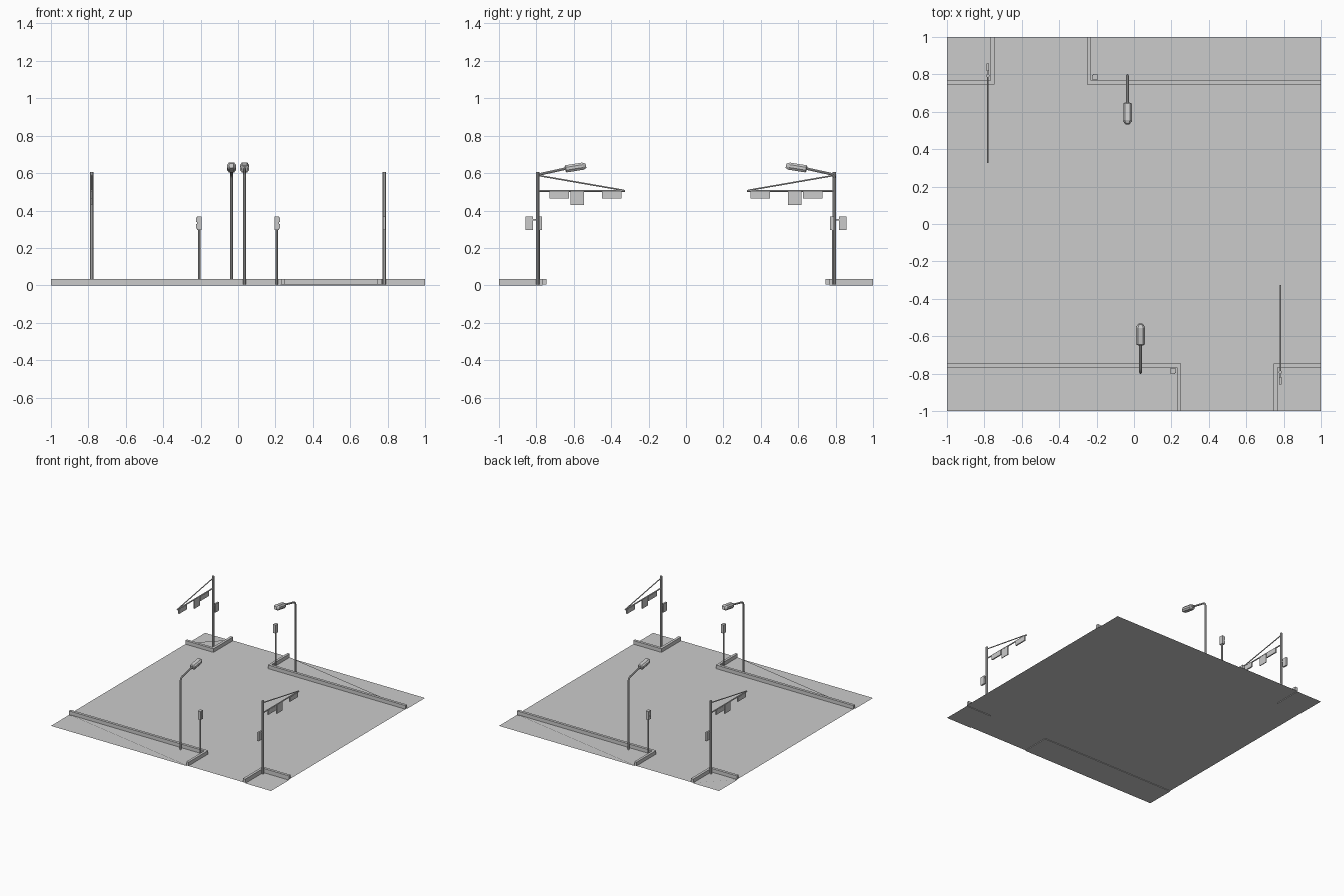
import bpy, bmesh, math
from mathutils import Vector, Matrix

if "Cube" in bpy.data.objects:
    bpy.data.objects.remove(bpy.data.objects["Cube"])

ROAD_Z, CURB_Z = 0.005, 0.035
IN, OUT = 0.767, 0.745          # curb inner / outer lines


def finish(name, bm, s, smooth=False):
    """Make the object; s = -1 turns it half round the tile centre."""
    if s < 0:
        bm.transform(Matrix.Rotation(math.pi, 4, 'Z'))
    bm.normal_update()
    me = bpy.data.meshes.new(name)
    bm.to_mesh(me)
    bm.free()
    ob = bpy.data.objects.new(name, me)
    bpy.context.collection.objects.link(ob)
    if smooth:
        bpy.context.view_layer.objects.active = ob
        ob.select_set(True)
        bpy.ops.object.shade_smooth_by_angle()
        ob.select_set(False)
    return ob


def add_box(bm, x0, x1, y0, y1, z0, z1):
    m = Matrix.Translation(((x0 + x1) / 2, (y0 + y1) / 2, (z0 + z1) / 2)) \
        @ Matrix.Diagonal((x1 - x0, y1 - y0, z1 - z0, 1))
    return bmesh.ops.create_cube(bm, size=1, matrix=m)['verts']


def add_sweep(bm, path, r, sides=10):
    """Round tube along a path that lies in a plane x = constant."""
    pts = [Vector(p) for p in path]
    rings = []
    for i, p in enumerate(pts):
        t = (pts[min(i + 1, len(pts) - 1)] - pts[max(i - 1, 0)]).normalized()
        u = Vector((1, 0, 0))
        v = t.cross(u)
        rings.append([bm.verts.new(p + r * (math.cos(a) * u + math.sin(a) * v))
                      for a in (2 * math.pi * k / sides for k in range(sides))])
    for a, b in zip(rings, rings[1:]):
        for k in range(sides):
            j = (k + 1) % sides
            bm.faces.new((a[k], a[j], b[j], b[k]))
    bm.faces.new(rings[0][::-1])
    bm.faces.new(rings[-1])
    bmesh.ops.recalc_face_normals(bm, faces=bm.faces)


# road surface with notches for the four corner pads
half = [(-1, -IN), (0.23, -IN), (0.23, -1), (0.767, -1), (0.767, -IN), (1, -IN)]
outline = half + [(-x, -y) for x, y in half]
bm = bmesh.new()
bm.faces.new([bm.verts.new((x, y, ROAD_Z)) for x, y in outline])
bmesh.ops.triangulate(bm, faces=bm.faces)
finish("road", bm, 1)


def sidewalk(name, x_edge, x_in, x_out, s):
    # pad, slightly lower than the road
    bm = bmesh.new()
    q = [bm.verts.new(p) for p in
         ((x_edge, -1, 0), (x_in, -1, 0), (x_in, -IN, 0), (x_edge, -IN, 0))]
    top = [bm.verts.new((v.co.x, v.co.y, ROAD_Z)) for v in q]
    f = bm.faces.new(q)
    f.normal_update()
    if f.normal.z < 0:
        f.normal_flip()
    for i, j in ((1, 2), (2, 3)):
        bm.faces.new((q[i], q[j], top[j], top[i]))
    finish(name + "_pad", bm, s)
    # raised L-shaped curb
    bm = bmesh.new()
    pts = [(x_edge, -IN), (x_in, -IN), (x_in, -1),
           (x_out, -1), (x_out, -OUT), (x_edge, -OUT)]
    f = bm.faces.new([bm.verts.new((x, y, ROAD_Z)) for x, y in pts])
    ext = bmesh.ops.extrude_face_region(bm, geom=[f], use_keep_orig=True)['geom']
    bmesh.ops.translate(bm, vec=(0, 0, CURB_Z - ROAD_Z),
                        verts=[g for g in ext if isinstance(g, bmesh.types.BMVert)])
    bmesh.ops.recalc_face_normals(bm, faces=bm.faces)
    finish(name + "_curb", bm, s)


def street_lamp(s):
    x, y = 0.035, -0.795
    bm = bmesh.new()
    add_sweep(bm, [(x, y, 0.005), (x, y, 0.57), (x, y + 0.003, 0.582),
                   (x, y + 0.011, 0.591), (x, y + 0.023, 0.596),
                   (x, -0.64, 0.625)], 0.007)
    finish("lamp_pole", bm, s, True)
    # lamp head: octagonal sections lofted along the tilted arm
    bm = bmesh.new()
    rings = []
    for t, w, lo, hi in ((0, 0.016, -0.012, 0.012), (0.006, 0.024, -0.02, 0.018),
                         (0.095, 0.024, -0.02, 0.018), (0.112, 0.012, -0.013, 0.01)):
        sec = [(-w, lo * .4), (-w * .6, lo), (w * .6, lo), (w, lo * .4),
               (w, hi * .4), (w * .6, hi), (-w * .6, hi), (-w, hi * .4)]
        rings.append([bm.verts.new((x + a, -0.647 + t - 0.2 * b, 0.623 + 0.16 * t + b))
                      for a, b in sec])
    for a, b in zip(rings, rings[1:]):
        for k in range(8):
            bm.faces.new((a[k], a[k - 1], b[k - 1], b[k]))
    bm.faces.new(rings[0])
    bm.faces.new(rings[-1])
    bmesh.ops.recalc_face_normals(bm, faces=bm.faces)
    finish("lamp_head", bm, s)


def pedestrian_signal(s):
    x, y = 0.207, -0.785
    bm = bmesh.new()
    add_sweep(bm, [(x, y, 0.005), (x, y, 0.3)], 0.006)
    finish("pedestrian_signal_post", bm, s, True)
    bm = bmesh.new()
    add_box(bm, x - 0.011, x + 0.013, y - 0.016, y + 0.016, 0.297, 0.367)
    for z in (0.303, 0.338):                       # lens hoods
        add_box(bm, x + 0.013, x + 0.017, y - 0.012, y + 0.012, z, z + 0.024)
    finish("pedestrian_signal_box", bm, s)


def mast_signal(s):
    x, y = 0.782, -0.793
    bm = bmesh.new()
    add_sweep(bm, [(x, y, 0.005), (x, y, 0.605)], 0.0095)
    finish("mast_pole", bm, s, True)
    bm = bmesh.new()
    add_sweep(bm, [(x, y, 0.505), (x, -0.327, 0.505)], 0.005, 8)
    add_sweep(bm, [(x, y, 0.588), (x, -0.332, 0.508)], 0.004, 8)
    finish("mast_arm", bm, s, True)
    bm = bmesh.new()
    for y0, y1, z0 in ((-0.73, -0.625, 0.465), (-0.45, -0.345, 0.465)):
        add_box(bm, x - 0.005, x + 0.005, y0, y1, z0, 0.502)
    finish("hanging_signals", bm, s)
    bm = bmesh.new()
    add_box(bm, x - 0.003, x + 0.003, -0.617, -0.545, 0.43, 0.502)
    finish("hanging_sign", bm, s)
    bm = bmesh.new()
    add_box(bm, x - 0.007, x + 0.007, -0.857, -0.817, 0.297, 0.367)
    add_box(bm, x - 0.003, x + 0.003, -0.82, y, 0.347, 0.355)
    finish("mast_side_signal", bm, s)


for s in (1, -1):
    sidewalk("long_sidewalk", -1, 0.23, 0.25, s)
    sidewalk("corner_sidewalk", 1, 0.767, 0.745, s)
    street_lamp(s)
    pedestrian_signal(s)
    mast_signal(s)
